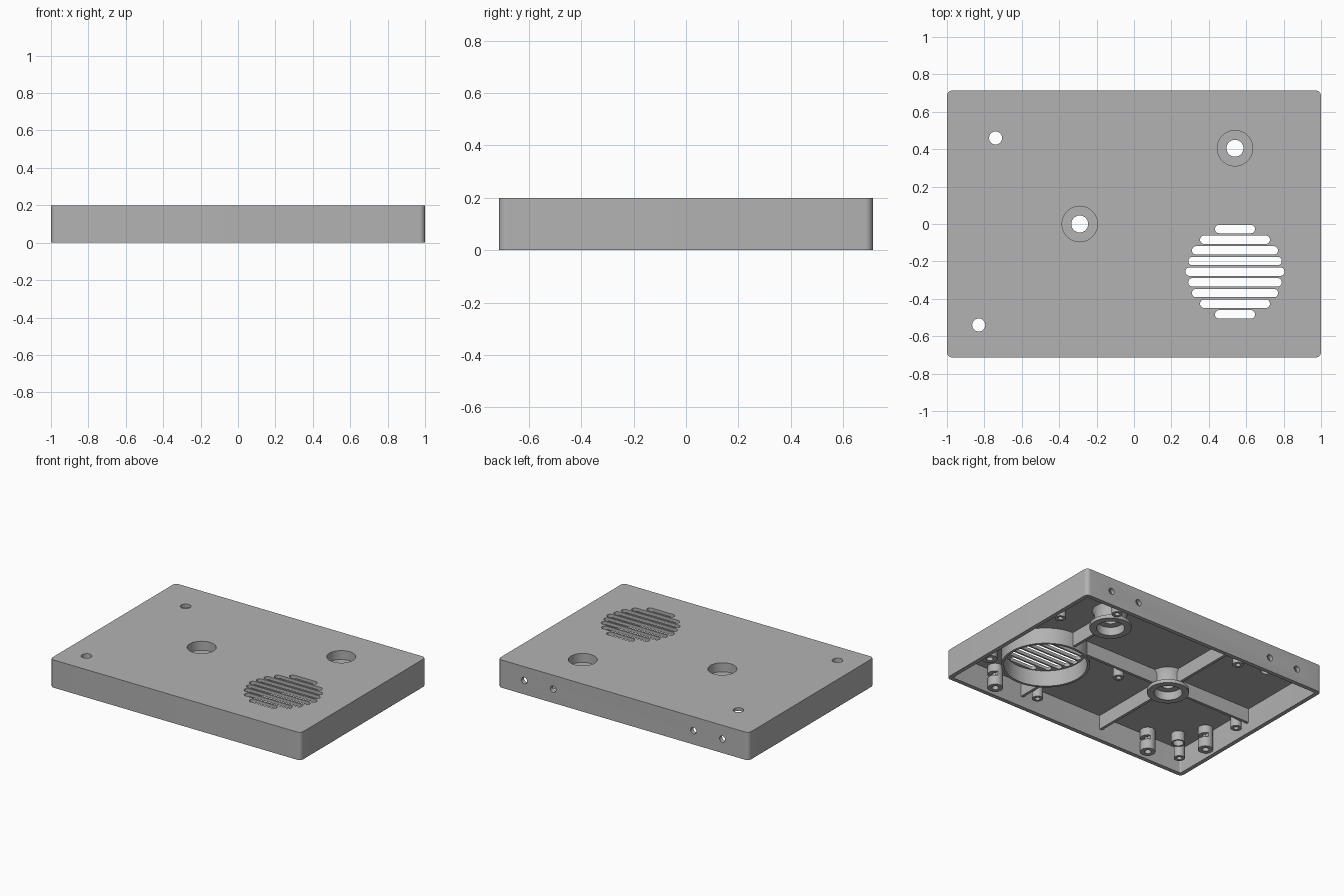
import bpy, bmesh, math

if "Cube" in bpy.data.objects:
    bpy.data.objects.remove(bpy.data.objects["Cube"])

mat = bpy.data.materials.new("plain grey")
mat.use_nodes = True
grey = (0.45, 0.45, 0.45, 1)
mat.diffuse_color = grey
mat.node_tree.nodes["Principled BSDF"].inputs["Base Color"].default_value = grey

W, D, H, WALL, CEIL = 1.0, 0.714, 0.2, 0.03, 0.177


def rounded(cx, cy, hx, hy, r, n=8):
    """Outline of a rectangle with round corners; r = hx = hy gives a circle."""
    pts = []
    for q, (sx, sy) in enumerate([(1, 1), (-1, 1), (-1, -1), (1, -1)]):
        for i in range(n + 1):
            a = (q + i / n) * math.pi / 2
            p = (cx + sx * (hx - r) + r * math.cos(a), cy + sy * (hy - r) + r * math.sin(a))
            if not pts or math.dist(p, pts[-1]) > 1e-5:
                pts.append(p)
    if math.dist(pts[0], pts[-1]) < 1e-5:
        pts.pop()
    return pts


def add_prism(bm, pts, z0, z1):
    base = [bm.verts.new((x, y, z0)) for x, y in pts]
    top = [bm.verts.new((x, y, z1)) for x, y in pts]
    bm.faces.new(base[::-1])
    bm.faces.new(top)
    for i in range(len(pts)):
        j = (i + 1) % len(pts)
        bm.faces.new((base[i], base[j], top[j], top[i]))


def finish(name, bm):
    bmesh.ops.recalc_face_normals(bm, faces=bm.faces)
    me = bpy.data.meshes.new(name)
    bm.to_mesh(me)
    bm.free()
    me.materials.append(mat)
    ob = bpy.data.objects.new(name, me)
    bpy.context.collection.objects.link(ob)
    return ob


def prism(name, pts, z0, z1):
    bm = bmesh.new()
    add_prism(bm, pts, z0, z1)
    return finish(name, bm)


def lathe(name, x, y, profile, n=40):
    """Turn a closed (radius, z) profile around an upright axis."""
    bm = bmesh.new()
    rings = [[bm.verts.new((x + r * math.cos(k * math.tau / n), y + r * math.sin(k * math.tau / n), z))
              for k in range(n)] for r, z in profile]
    for i, a in enumerate(rings):
        b = rings[(i + 1) % len(rings)]
        for k in range(n):
            m = (k + 1) % n
            bm.faces.new((a[k], a[m], b[m], b[k]))
    return finish(name, bm)


def tube(name, x, y, r_out, r_in, z0, z1):
    return lathe(name, x, y, [(r_out, z0), (r_out, z1), (r_in, z1), (r_in, z0)])


def cut(ob, cutter):
    mod = ob.modifiers.new("cut", 'BOOLEAN')
    mod.operation, mod.solver, mod.object = 'DIFFERENCE', 'EXACT', cutter
    bpy.context.view_layer.update()
    ob_eval = ob.evaluated_get(bpy.context.evaluated_depsgraph_get())
    me = bpy.data.meshes.new_from_object(ob_eval)
    ob.modifiers.clear()
    ob.data = me
    bpy.data.objects.remove(cutter)


def rib(name, x0, x1, y0, y1):
    prism(name, [(x0, y0), (x1, y0), (x1, y1), (x0, y1)], 0.075, CEIL + 0.005)


# Hollow shell, open underneath
shell = prism("shell", rounded(0, 0, W, D, 0.03), 0, H)
cut(shell, prism("cavity", rounded(0, 0, W - WALL, D - WALL, 0.01), -0.1, CEIL))

# Openings in the top: grille slots, knob recesses, button holes
KNOBS = [(-0.29, 0.0), (0.54, 0.405)]
BUTTONS = [(-0.74, 0.46), (-0.83, -0.54)]
GX, GY = 0.54, -0.255
bm = bmesh.new()
for i in range(-4, 5):
    half = (0.265, 0.25, 0.23, 0.187, 0.107)[abs(i)]
    add_prism(bm, rounded(GX, GY + i * 0.057, half, 0.0225, 0.022), 0.15, 0.25)
for x, y in KNOBS:
    add_prism(bm, rounded(x, y, 0.095, 0.095, 0.095), 0.15, 0.25)
for x, y in BUTTONS:
    add_prism(bm, rounded(x, y, 0.035, 0.035, 0.035), 0.15, 0.25)
cut(shell, finish("top_openings", bm))

# Round holes through the back wall
bm = bmesh.new()
for x in (-0.79, -0.56, 0.56, 0.79):
    add_prism(bm, rounded(x, 0, 0.023, 0.023, 0.023), D - 0.1, D + 0.1)
for v in bm.verts:
    v.co = (v.co.x, v.co.z, v.co.y + 0.1)
cut(shell, finish("back_holes", bm))

# Knob collars: recess wall, floor with shaft hole, flanged lower rim
for i, (x, y) in enumerate(KNOBS):
    lathe(f"knob_collar_{i + 1}", x, y, [
        (0.095, 0.19), (0.122, 0.18), (0.105, 0.15), (0.105, 0.085), (0.137, 0.075),
        (0.137, 0.05), (0.092, 0.05), (0.092, 0.11), (0.045, 0.11), (0.045, 0.135), (0.095, 0.135)])

# Speaker ring around the grille
tube("speaker_ring", GX, GY, 0.29, 0.272, 0.063, CEIL + 0.005)

# Stiffening ribs
T = 0.01
rib("rib_cross_right", -0.98, -0.39, -T, T)
rib("rib_cross_left", -0.19, 0.41, -T, T)
rib("rib_cross_front", -0.29 - T, -0.29 + T, -0.69, -0.1)
rib("rib_cross_back", -0.29 - T, -0.29 + T, 0.1, 0.69)
rib("rib_speaker_front", 0.38 - T, 0.38 + T, -0.69, -0.49)
rib("rib_speaker_back", GX - T, GX + T, 0.03, 0.305)

# Notched screw posts beside the front corners
for s, side in ((1, "left"), (-1, "right")):
    for i, (x, y) in enumerate([(0.65, -0.635), (0.92, -0.37)]):
        post = tube(f"screw_post_{side}_{i + 1}", s * x, y, 0.05, 0.022, 0.02, CEIL + 0.005)
        cut(post, prism("notch", rounded(s * x + 0.045, y, 0.03, 0.06, 0.001, 1), 0.09, 0.12))

# Small standoffs
for i, (x, y) in enumerate([(-0.89, -0.6), (0.32, -0.6), (0.09, -0.05), (-0.92, -0.06),
                            (-0.4, 0.58), (0.63, 0.58), (0.88, 0.3)]):
    tube(f"standoff_{i + 1}", x, y, 0.036, 0.017, 0.045, CEIL + 0.005)

# Guide sleeve under the front button hole
tube("button_sleeve", *BUTTONS[1], 0.046, 0.035, 0.11, CEIL + 0.005)

# Smooth the round surfaces, keep the edges crisp
bpy.ops.object.select_all(action='DESELECT')
for ob in bpy.context.collection.objects:
    if ob.type == 'MESH' and mat.name in ob.data.materials:
        ob.select_set(True)
        bpy.context.view_layer.objects.active = ob
bpy.ops.object.shade_smooth_by_angle(angle=math.radians(30))
